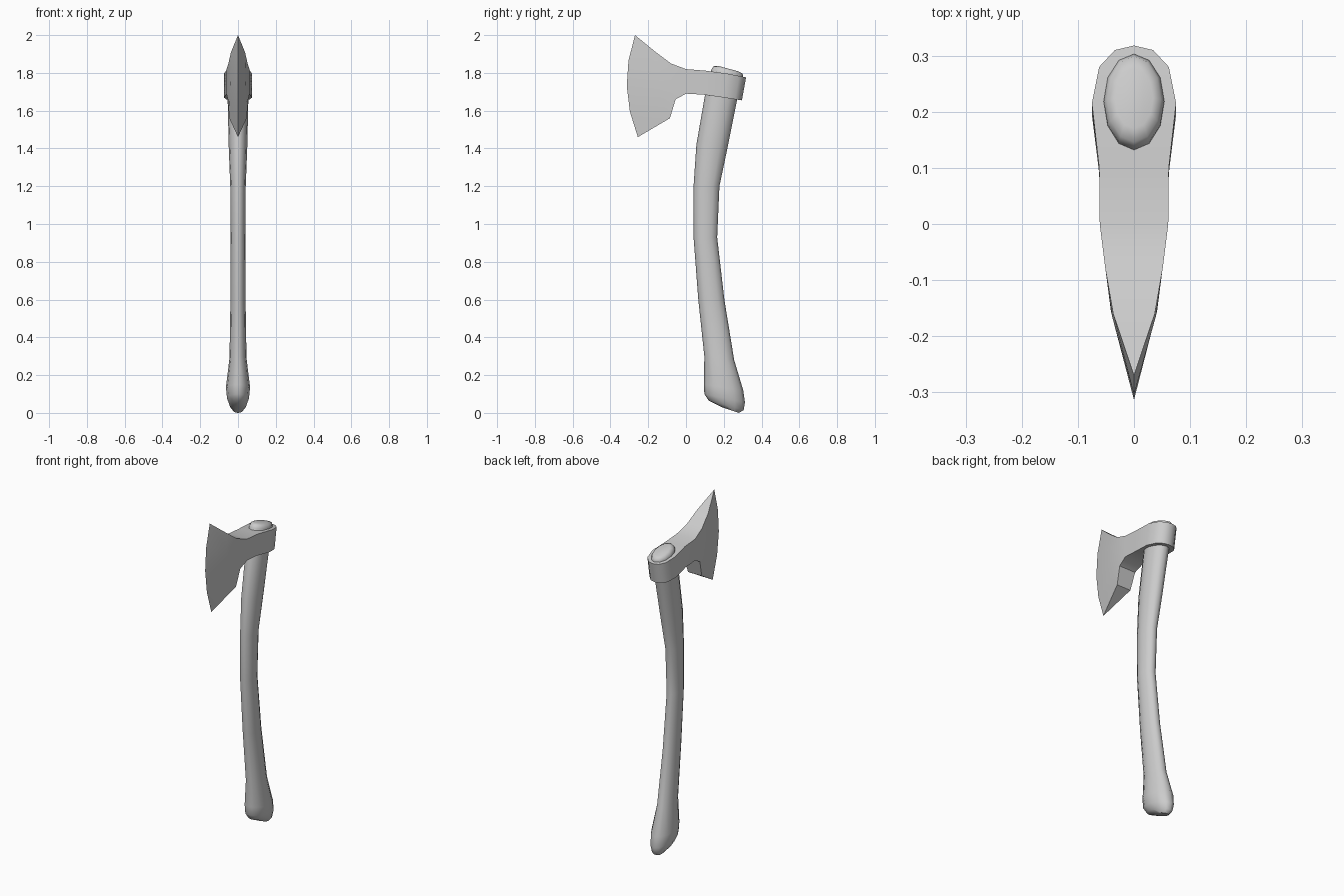
import bpy, bmesh, math
from mathutils import Vector

if "Cube" in bpy.data.objects:
    bpy.data.objects.remove(bpy.data.objects["Cube"])


def loft(name, loops, angle, cap=False):
    """Skin a series of closed loops that share a vertex count."""
    bm = bmesh.new()
    rings = [[bm.verts.new(p) for p in loop] for loop in loops]
    n = len(rings[0])
    for a, b in zip(rings, rings[1:]):
        for i in range(n):
            j = (i + 1) % n
            bm.faces.new((a[i], a[j], b[j], b[i]))
    if cap:
        bm.faces.new(rings[0])
        bm.faces.new(rings[-1])
    bmesh.ops.remove_doubles(bm, verts=bm.verts, dist=0.0005)
    bmesh.ops.recalc_face_normals(bm, faces=bm.faces)
    mesh = bpy.data.meshes.new(name)
    bm.to_mesh(mesh)
    bm.free()
    obj = bpy.data.objects.new(name, mesh)
    bpy.context.collection.objects.link(obj)
    bpy.ops.object.select_all(action='DESELECT')
    obj.select_set(True)
    bpy.context.view_layer.objects.active = obj
    bpy.ops.object.shade_smooth_by_angle(angle=math.radians(angle))
    return obj


def oval(y0, z0, y1, z1, half_width, sides=12):
    """Oval section between a front point and a back point."""
    a, b = Vector((0, y0, z0)), Vector((0, y1, z1))
    mid, half = (a + b) / 2, (b - a) / 2
    turns = [2 * math.pi * i / sides for i in range(sides)]
    return [mid + half * math.cos(t) + Vector((half_width * math.sin(t), 0, 0)) for t in turns]


def slab(y_top, z_top, y_bot, z_bot, w_top, w_bot, bulge=0, rows=4):
    """Vertical slice of the head, mirrored in x."""
    side = []
    for i in range(rows + 1):
        t = i / rows
        y = y_top + (y_bot - y_top) * t - bulge * 4 * t * (1 - t)
        side.append((w_top + (w_bot - w_top) * t, y, z_top + (z_bot - z_top) * t))
    return side + [(-x, y, z) for x, y, z in reversed(side)]


# Curved handle: front y, z, back y, z, half width
handle = [
    (0.19, 0.030, 0.280, 0.00, 0.026),
    (0.12, 0.065, 0.305, 0.015, 0.045),
    (0.097, 0.10, 0.312, 0.055, 0.058),
    (0.095, 0.15, 0.303, 0.12, 0.064),
    (0.097, 0.30, 0.255, 0.28, 0.045),
    (0.065, 0.60, 0.203, 0.60, 0.040),
    (0.040, 0.93, 0.165, 0.93, 0.039),
    (0.040, 1.20, 0.177, 1.20, 0.041),
    (0.055, 1.42, 0.217, 1.39, 0.049),
    (0.100, 1.68, 0.270, 1.655, 0.055),
    (0.135, 1.82, 0.303, 1.780, 0.054),
    (0.146, 1.835, 0.299, 1.797, 0.048),
    (0.170, 1.837, 0.278, 1.808, 0.034),
]
loft("handle", [oval(*s) for s in handle], 50, cap=True)

# Axe head: from cutting edge back to the rounded eye around the handle
head = [
    (-0.270, 2.000, -0.255, 1.460, 0, 0, 0.051),
    (-0.160, 1.910, -0.085, 1.560, 0.037, 0.046, 0.03),
    (-0.080, 1.850, -0.055, 1.660, 0.051, 0.054),
    (0.000, 1.820, 0.000, 1.690, 0.061, 0.061),
    (0.100, 1.812, 0.090, 1.685, 0.062, 0.062),
    (0.215, 1.797, 0.195, 1.670, 0.075, 0.075),
    (0.280, 1.784, 0.260, 1.660, 0.062, 0.062),
    (0.310, 1.778, 0.288, 1.656, 0.034, 0.034),
    (0.318, 1.776, 0.296, 1.655, 0, 0),
]
loft("axe_head", [slab(*s) for s in head], 35)
